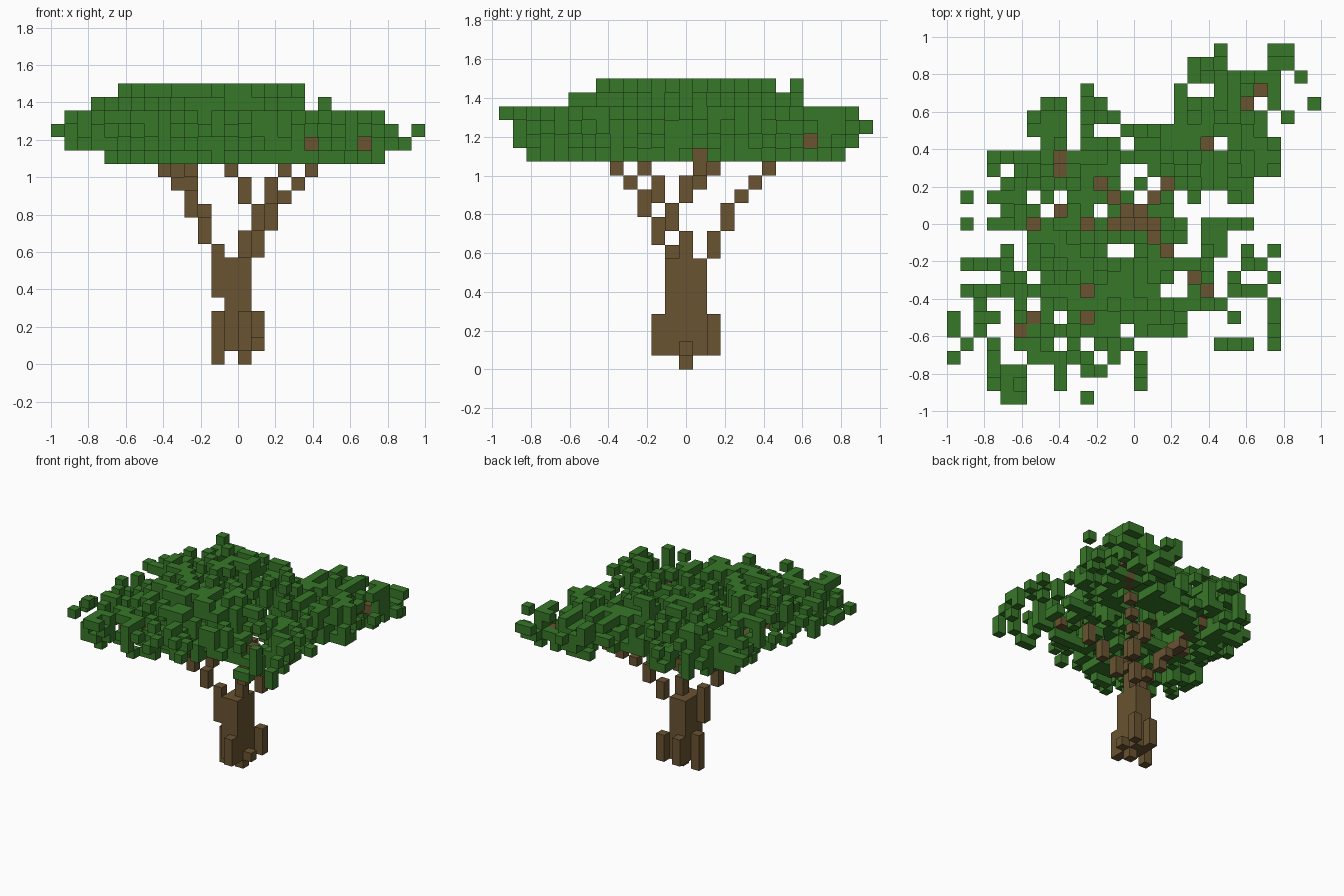
import bpy
import bmesh
import math
import random
from mathutils import Vector

random.seed(11)
cube = bpy.data.objects.get("Cube")
if cube:
    bpy.data.objects.remove(cube, do_unlink=True)

U = 1 / 14  # edge of one block


def material(name, rgb):
    mat = bpy.data.materials.new(name)
    mat.use_nodes = True
    mat.diffuse_color = (*rgb, 1)
    mat.node_tree.nodes["Principled BSDF"].inputs["Base Color"].default_value = (*rgb, 1)
    return mat


def block_object(name, cells, mat):
    """Flat-shaded mesh holding the outer faces of a set of blocks."""
    bm = bmesh.new()
    verts = {}

    def vert(p):
        key = tuple(round(c) for c in p)
        if key not in verts:
            verts[key] = bm.verts.new(((p.x - 14) * U, (p.y - 0.5) * U, p.z * U))
        return verts[key]

    for cell in sorted(cells):
        centre = Vector(cell) + Vector((0.5, 0.5, 0.5))
        for axis in range(3):
            for sign in (-1, 1):
                n = Vector((0, 0, 0))
                n[axis] = sign
                if tuple(int(c + d) for c, d in zip(cell, n)) in cells:
                    continue
                a = Vector((0, 0, 0))
                a[(axis + 1) % 3] = 0.5
                b = n.cross(a)
                mid = centre + n / 2
                bm.faces.new([vert(mid + s * a + t * b)
                              for s, t in ((-1, -1), (1, -1), (1, 1), (-1, 1))])
    mesh = bpy.data.meshes.new(name)
    bm.to_mesh(mesh)
    bm.free()
    mesh.materials.append(mat)
    obj = bpy.data.objects.new(name, mesh)
    bpy.context.collection.objects.link(obj)


def column(x, y, low, high):
    return {(x, y, z) for z in range(low, high + 1)}


def limb(*knots):
    """Blocks stepping along straight lines between knots."""
    cells = {knots[0]}
    for p, q in zip(knots, knots[1:]):
        steps = max(abs(b - a) for a, b in zip(p, q))
        for s in range(1, steps + 1):
            cells.add(tuple(math.floor(a + (b - a) * s / steps + 0.5) for a, b in zip(p, q)))
    return cells


bark = material("bark brown", (0.142, 0.087, 0.031))
leaf = material("leaf green", (0.039, 0.185, 0.022))

# Trunk: two feet, flared root collar, slim stem
trunk = column(12, 0, 0, 3) | column(14, 0, 0, 9) | column(13, 0, 1, 7) | column(15, 0, 1, 1)
for x, y in ((13, 2), (14, -2), (15, 2)):
    trunk |= column(x, y, 1, 3)
for x, y in ((13, -1), (13, 1), (14, 1), (14, -1)):
    trunk |= column(x, y, 1, 7)
block_object("trunk", trunk, bark)

# Branches: stepped limbs fanning out into the crown
branches = {
    "back_left_branch": limb((15, 2, 8), (15, 2, 9), (16, 3, 10), (16, 3, 11),
                             (19, 6, 14), (21, 8, 15), (22, 9, 16), (23, 10, 16)),
    "front_left_branch": limb((15, -1, 10), (15, -1, 11), (16, -2, 12), (16, -2, 13),
                              (17, -3, 14), (17, -3, 15), (18, -4, 16), (19, -5, 16)),
    "front_right_branch": limb((12, -1, 5), (12, -1, 8), (11, -2, 9), (11, -2, 10),
                               (10, -3, 11), (10, -3, 12), (6, -7, 16), (5, -8, 16)),
    "front_fork": limb((10, -4, 13), (10, -7, 16)),
    "right_branch": limb((11, -1, 11), (10, 0, 12), (10, 0, 13), (9, 1, 14), (6, 0, 16)),
    "back_right_branch": limb((10, 1, 13), (9, 2, 14), (8, 5, 17)),
    "centre_branch": limb((14, 0, 12), (14, 0, 13), (13, 1, 14), (13, 1, 15),
                          (12, 2, 16), (11, 3, 17)),
}
wood = set(trunk)
for name, cells in branches.items():
    block_object(name, cells - wood, bark)
    wood |= cells

# Leaf pads: x range, y range and how fully each is covered; earlier pads win
PADS = (
    (3, 12, 1, 5, 0.92),       # back right of the dome
    (13, 18, 1, 7, 0.72),      # back of the dome
    (3, 6, -3, 0, 0.65),       # right of the dome
    (7, 17, -4, 0, 0.97),      # middle of the dome
    (5, 9, -9, -4, 0.87),      # front right of the dome
    (10, 17, -8, -5, 0.85),    # front of the dome
    (18, 20, -6, 3, 0.65),     # left of the dome
    (17, 24, 4, 11, 0.88),     # back left lobe
    (18, 20, 12, 12, 1),       # back left tip
    (20, 24, -9, -2, 0.5),     # front left fringe
    (21, 22, 0, 3, 0.6),       # left fringe
    (1, 4, -10, -3, 0.5),      # right fringe
    (3, 14, -12, -9, 0.55),    # front fringe
    (6, 12, 6, 9, 0.6),        # back fringe
    (25, 26, 7, 11, 0.5),      # back left fringe
)


def crown_top(x, y):
    """Highest leaf layer: a low dome stepping down to the rim."""
    if x < 19 and math.hypot(x - 11.5, y) < 7.1:
        return 20
    if x < 19 and math.hypot(x - 10.5, y) < 8.8:
        return 19
    return 18 if x < 25 else 17


# Crown: stray leaves first, then the pads, left open where wood pokes through
open_sky = {(x, y) for x, y, z in wood if z > 15}
open_sky |= {(13, 0), (14, 0), (15, 0), (13, 1), (14, 1), (15, -1), (15, 2),
             (16, 3), (16, -2), (19, 6), (10, -5), (10, 0)}
leaves = {(6, 8, 20), (20, 8, 19), (27, 9, 17), (20, 13, 17), (24, 13, 17), (25, 13, 17),
          (24, 12, 16), (25, 12, 16), (0, -7, 17), (0, -8, 17), (0, -10, 17), (1, 2, 18),
          (1, 0, 17), (10, 10, 17), (4, -13, 18), (5, -13, 18), (10, -13, 18)}
for x in range(1, 27):
    for y in range(-12, 13):
        cover = next((p for x0, x1, y0, y1, p in PADS if x0 <= x <= x1 and y0 <= y <= y1), 0)
        if (x, y) in open_sky or random.random() >= cover:
            continue
        top = crown_top(x, y)
        low = 15 if x > 3 and abs(y) < 12 else 16
        low = max([low] + [z + 1 for wx, wy, z in wood if (wx, wy) == (x, y)])
        density = 0.48 if top > 18 else 0.42
        picked = [z for z in range(low, top + 1) if random.random() < density]
        if not picked:
            picked = [random.randint(low, top)]
        leaves |= {(x, y, z) for z in picked}
block_object("leaf_crown", leaves - wood, leaf)
